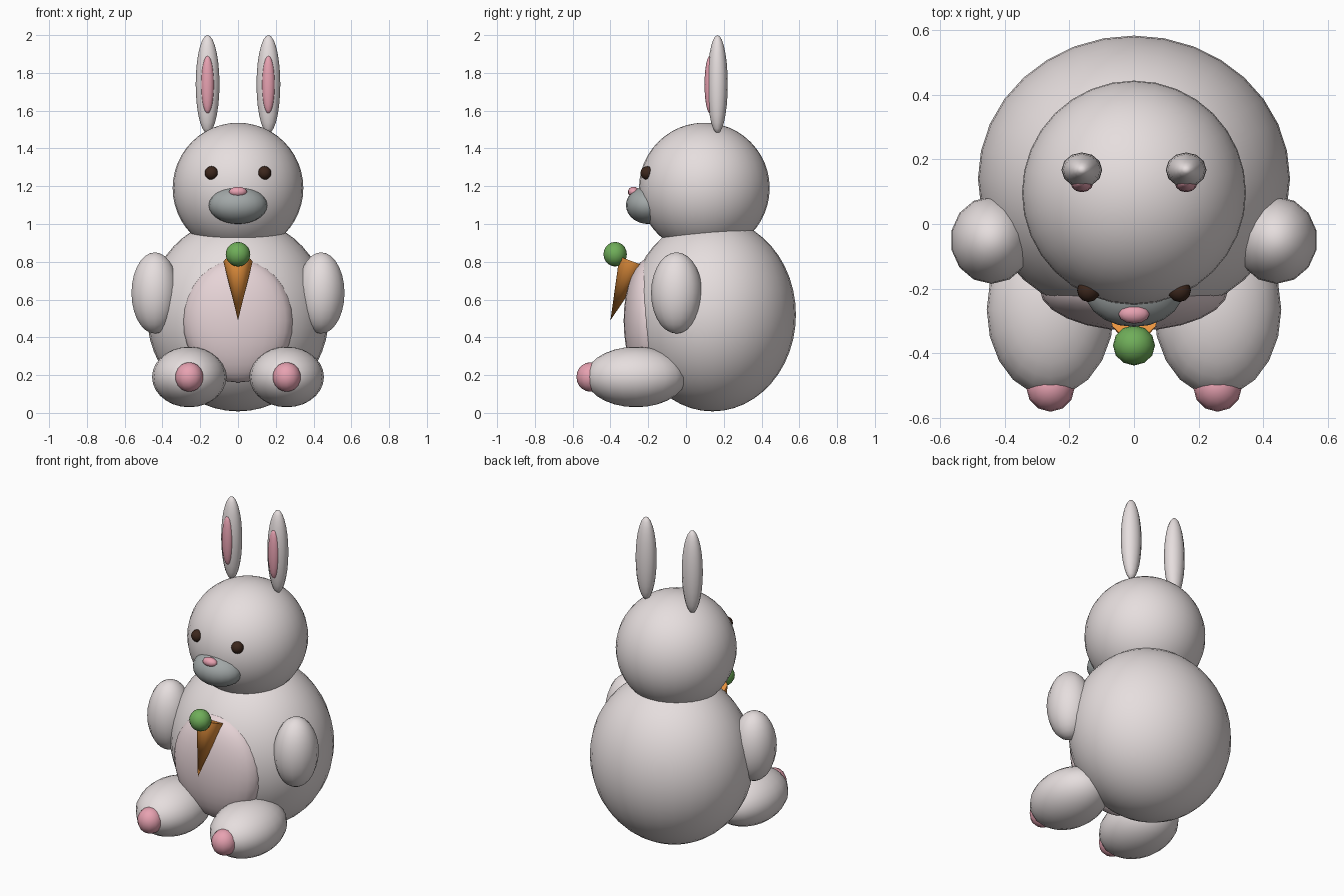
import bpy
from math import radians, sin, cos

if "Cube" in bpy.data.objects:
    bpy.data.objects.remove(bpy.data.objects["Cube"])


def material(name, rgb):
    m = bpy.data.materials.new(name)
    m.diffuse_color = (*rgb, 1)
    m.use_nodes = True
    m.node_tree.nodes["Principled BSDF"].inputs["Base Color"].default_value = m.diffuse_color
    return m


FUR = material("fur", (0.79, 0.73, 0.73))
BELLY = material("belly_fur", (0.80, 0.66, 0.68))
PINK = material("pink", (0.80, 0.36, 0.44))
MUZZLE = material("muzzle_grey", (0.36, 0.39, 0.39))
BROWN = material("dark_brown", (0.045, 0.02, 0.012))
ORANGE = material("carrot_orange", (0.83, 0.30, 0.05))
GREEN = material("leaf_green", (0.16, 0.42, 0.10))


def finish(name, mat):
    ob = bpy.context.object
    ob.name = name
    ob.data.materials.append(mat)
    bpy.ops.object.transform_apply(location=False, rotation=True, scale=True)
    return ob


def ellipsoid(name, loc, radii, mat, segs=16, rings=12):
    bpy.ops.mesh.primitive_uv_sphere_add(segments=segs, ring_count=rings, radius=1, location=loc)
    bpy.context.object.scale = radii
    finish(name, mat)
    bpy.ops.object.shade_smooth()


def pair(name, loc, radii, mat, segs=16, rings=12):
    for side, s in (("left", -1), ("right", 1)):
        ellipsoid(f"{name}_{side}", (s * loc[0], loc[1], loc[2]), radii, mat, segs, rings)


# Torso and head
ellipsoid("body", (0, 0.14, 0.52), (0.482, 0.442, 0.512), FUR, 32, 24)
ellipsoid("belly_patch", (0, -0.20, 0.488), (0.292, 0.13, 0.327), BELLY, 24, 16)
ellipsoid("head", (0, 0.097, 1.19), (0.346, 0.346, 0.346), FUR, 32, 24)

# Face
ellipsoid("muzzle", (0, -0.20, 1.10), (0.155, 0.118, 0.10), MUZZLE, 20, 14)
ellipsoid("nose", (0, -0.278, 1.17), (0.048, 0.03, 0.027), PINK, 12, 8)
pair("eye", (0.14, -0.205, 1.27), (0.036, 0.036, 0.036), BROWN, 12, 10)

# Ears
pair("ear", (0.161, 0.167, 1.74), (0.063, 0.054, 0.26), FUR, 12, 14)
pair("inner_ear", (0.161, 0.127, 1.738), (0.035, 0.029, 0.153), PINK, 12, 12)

# Limbs
pair("arm", (0.44, -0.05, 0.635), (0.127, 0.135, 0.215), FUR, 14, 14)
pair("foot", (0.258, -0.265, 0.19), (0.197, 0.267, 0.16), FUR, 20, 14)
pair("toe_pad", (0.258, -0.505, 0.19), (0.075, 0.075, 0.078), PINK, 12, 10)

# Carrot: cone pointing down, leaning back towards the belly
tilt, length = radians(21), 0.333
mid = (0, -0.40 + sin(tilt) * length / 2, 0.49 + cos(tilt) * length / 2)
bpy.ops.mesh.primitive_cone_add(vertices=12, radius1=0, radius2=0.077, depth=length,
                                location=mid, rotation=(-tilt, 0, 0))
finish("carrot", ORANGE)
bpy.ops.object.shade_smooth_by_angle(angle=radians(35))
ellipsoid("carrot_top", (0, -0.375, 0.84), (0.065, 0.062, 0.065), GREEN, 12, 10)
